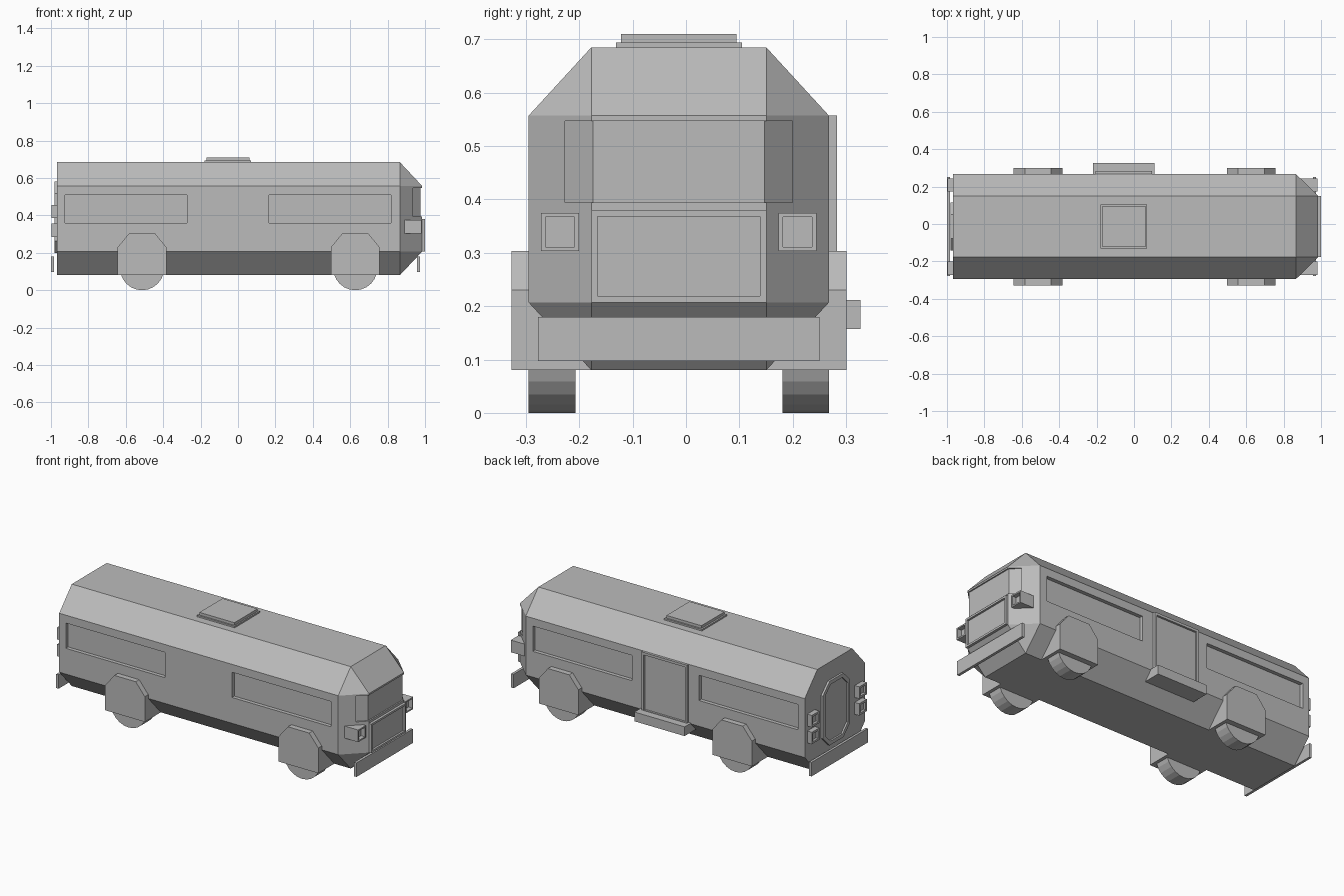
import bpy
import bmesh
import math

if "Cube" in bpy.data.objects:
    bpy.data.objects.remove(bpy.data.objects["Cube"])

grey = bpy.data.materials.new("plain grey")
grey.use_nodes = True
grey.diffuse_color = (0.5, 0.5, 0.5, 1)
grey.node_tree.nodes["Principled BSDF"].inputs["Base Color"].default_value = (0.5, 0.5, 0.5, 1)

CY = -0.0135            # centre line of the body
WIDE, NARROW = 0.2815, 0.164


def finish(name, bm):
    bmesh.ops.recalc_face_normals(bm, faces=bm.faces[:])
    mesh = bpy.data.meshes.new(name)
    bm.to_mesh(mesh)
    bm.free()
    mesh.materials.append(grey)
    obj = bpy.data.objects.new(name, mesh)
    bpy.context.collection.objects.link(obj)
    return obj


def rect(u0, u1, v0, v1):
    return [(u0, v0), (u1, v0), (u1, v1), (u0, v1)]


def place(axis, u, v, w):
    return {"x": (w, u, v), "y": (u, w, v), "z": (u, v, w)}[axis]


def prism(name, profile, axis, start, end, rim=0, depth=0):
    """Extrude a profile from start to end; sink a panel into the end face."""
    bm = bmesh.new()
    a = [bm.verts.new(place(axis, u, v, start)) for u, v in profile]
    b = [bm.verts.new(place(axis, u, v, end)) for u, v in profile]
    bm.faces.new(a)
    cap = bm.faces.new(b)
    for i in range(len(a)):
        j = (i + 1) % len(a)
        bm.faces.new((a[i], a[j], b[j], b[i]))
    bmesh.ops.recalc_face_normals(bm, faces=bm.faces[:])
    if rim:
        bmesh.ops.inset_individual(bm, faces=[cap], thickness=rim, use_even_offset=True)
        bmesh.ops.inset_individual(bm, faces=[cap], thickness=0, depth=-depth)
    return finish(name, bm)


def cut(target, cutter):
    cutter.hide_render = True
    mod = target.modifiers.new("opening", "BOOLEAN")
    mod.operation = "DIFFERENCE"
    mod.solver = "EXACT"
    mod.object = cutter
    bpy.context.view_layer.objects.active = target
    bpy.ops.object.modifier_apply(modifier=mod.name)
    bpy.data.objects.remove(cutter)


# Body shell: eight-sided section with a tapered nose
bm = bmesh.new()
for s in (-1, 1):
    for x in (-0.968, 0.865):
        for half, z in ((NARROW, 0.08), (WIDE, 0.207), (WIDE, 0.557), (NARROW, 0.685)):
            bm.verts.new((x, CY + s * half, z))
    for z in (0.207, 0.557):
        bm.verts.new((0.985, CY + s * NARROW, z))
bmesh.ops.convex_hull(bm, input=bm.verts[:])
bmesh.ops.dissolve_limit(bm, angle_limit=0.01, verts=bm.verts[:], edges=bm.edges[:])
body = finish("body", bm)

# Sunken side windows
for s in (-1, 1):
    for x0, x1 in ((-0.925, -0.273), (0.167, 0.819)):
        cut(body, prism("window_cutter", rect(x0, x1, 0.36, 0.51), "y",
                        CY + s * (WIDE - 0.022), CY + s * 0.4))

# Wrap-around windscreen, sunk parallel to the nose faces
slope = 0.12 / (WIDE - NARROW)
edge = 0.213
side_x = 0.985 - slope * (edge - NARROW) - 0.0112
corner = NARROW - 0.003
screen = [(1.1, CY - edge), (side_x, CY - edge), (0.977, CY - corner),
          (0.977, CY + corner), (side_x, CY + edge), (1.1, CY + edge)]
cut(body, prism("windscreen_cutter", screen, "z", 0.394, 0.547))

# Nose panel, lamps and bumpers
prism("nose_panel", rect(CY - NARROW, CY + NARROW, 0.207, 0.38), "x", 0.97, 1.0, 0.012, 0.012)
for s, side in ((-1, "right"), (1, "left")):
    y0, y1 = sorted((CY + s * 0.187, CY + s * 0.258))
    prism(side + "_headlight", rect(y0, y1, 0.303, 0.375), "x", 0.885, 0.98, 0.008, 0.025)
    for z, level in ((0.285, "lower"), (0.385, "upper")):
        prism(f"{side}_{level}_rear_light", rect(y0, y1, z, z + 0.071), "x",
              -0.96, -0.998, 0.012, 0.015)
bumper = rect(CY - 0.264, CY + 0.264, 0.097, 0.18)
prism("front_bumper", bumper, "x", 0.957, 0.973)
prism("rear_bumper", bumper, "x", -0.985, -1.0)

# Rear hatch with clipped corners
hatch = []
for sy, sz, flip in ((-1, -1, 0), (1, -1, 1), (1, 1, 0), (-1, 1, 1)):
    pair = [(CY + sy * 0.128, 0.39 + sz * 0.127), (CY + sy * 0.065, 0.39 + sz * 0.19)]
    hatch += pair[::-1] if flip else pair
prism("rear_hatch", hatch, "x", -0.96, -0.98, 0.022, 0.01)

# Side door and step
prism("side_door", rect(-0.205, 0.095, 0.2, 0.557), "y", 0.25, 0.283, 0.015, 0.012)
prism("door_step", rect(-0.22, 0.11, 0.157, 0.212), "y", 0.2, 0.327)

# Roof vent
prism("vent_base", rect(-0.178, 0.07, -0.131, 0.105), "z", 0.67, 0.694)
prism("vent_lid", rect(-0.168, 0.062, -0.122, 0.095), "z", 0.69, 0.71)

# Wheels and arches
for s, side in ((-1, "right"), (1, "left")):
    for cx, end in ((-0.513, "rear"), (0.627, "front")):
        arch = [(cx - 0.13, 0.08), (cx + 0.13, 0.08), (cx + 0.13, 0.23),
                (cx + 0.07, 0.303), (cx - 0.07, 0.303), (cx - 0.13, 0.23)]
        prism(f"{side}_{end}_arch", arch, "y", CY + s * 0.16, CY + s * 0.314)
        tyre = [(cx + 0.118 * math.sin(k * math.tau / 24), 0.118 - 0.118 * math.cos(k * math.tau / 24))
                for k in range(24)]
        prism(f"{side}_{end}_wheel", tyre, "y", CY + s * 0.194, CY + s * WIDE)
